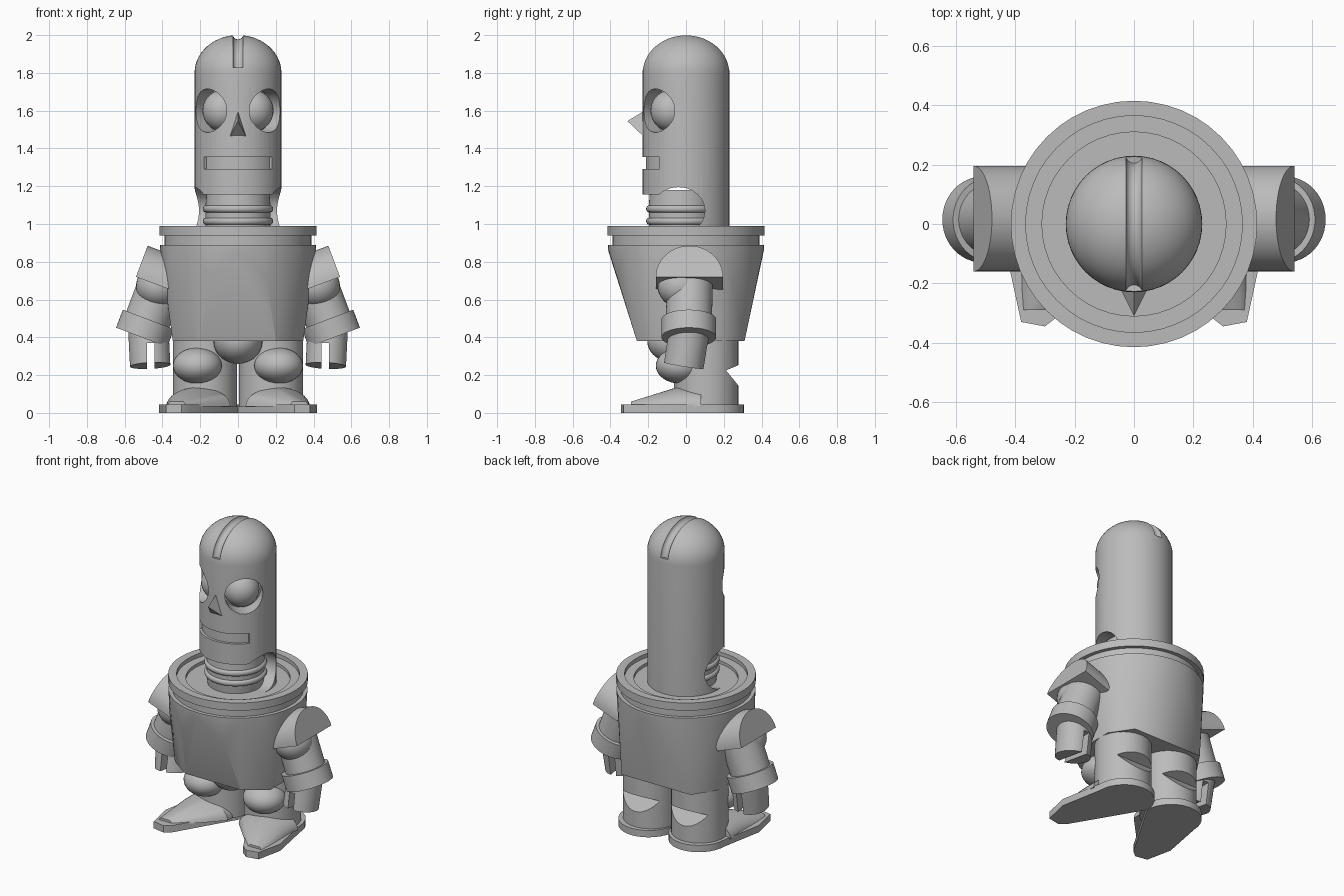
import bpy, bmesh
from math import sin, cos, pi, radians
from mathutils import Vector, Matrix

if "Cube" in bpy.data.objects:
    bpy.data.objects.remove(bpy.data.objects["Cube"])

grey = bpy.data.materials.new("plain grey")
grey.use_nodes = True
tone = (0.5, 0.5, 0.5, 1)
grey.diffuse_color = tone
grey.node_tree.nodes["Principled BSDF"].inputs["Base Color"].default_value = tone


def select(ob):
    bpy.ops.object.select_all(action='DESELECT')
    ob.select_set(True)
    bpy.context.view_layer.objects.active = ob


def finish(name, bm):
    bmesh.ops.recalc_face_normals(bm, faces=bm.faces)
    me = bpy.data.meshes.new(name)
    bm.to_mesh(me)
    bm.free()
    me.materials.append(grey)
    ob = bpy.data.objects.new(name, me)
    bpy.context.collection.objects.link(ob)
    select(ob)
    bpy.ops.object.shade_smooth_by_angle(angle=radians(30))
    return ob


def loft(name, rings):
    """Skin a list of equal rings of points and cap both ends."""
    bm = bmesh.new()
    vs = [[bm.verts.new(p) for p in ring] for ring in rings]
    n = len(vs[0])
    for a, b in zip(vs, vs[1:]):
        for i in range(n):
            j = (i + 1) % n
            bm.faces.new((a[i], a[j], b[j], b[i]))
    bm.faces.new(vs[0])
    bm.faces.new(vs[-1])
    return finish(name, bm)


def hull(name, points):
    bm = bmesh.new()
    for p in points:
        bm.verts.new(p)
    res = bmesh.ops.convex_hull(bm, input=bm.verts)
    loose = [v for v in bm.verts if not v.link_faces]
    bmesh.ops.delete(bm, geom=loose, context='VERTS')
    bmesh.ops.dissolve_limit(bm, angle_limit=0.01, verts=bm.verts, edges=bm.edges)
    return finish(name, bm)


def circle(r, z, x=0, y=0, n=48):
    return [(x + r * cos(2 * pi * i / n), y + r * sin(2 * pi * i / n), z) for i in range(n)]


def lathe(name, profile, x=0, y=0):
    return loft(name, [circle(r, z, x, y) for r, z in profile])


def rod(name, a, b, r):
    a, b = Vector(a), Vector(b)
    q = (b - a).to_track_quat('Z', 'Y')
    ring = [q @ Vector(p) for p in circle(r, 0)]
    return loft(name, [[a + p for p in ring], [b + p for p in ring]])


def ball(name, centre, size, turn=0):
    bm = bmesh.new()
    m = Matrix.Translation(centre) @ Matrix.Rotation(turn, 4, 'Z') @ Matrix.Diagonal((*size, 1))
    bmesh.ops.create_uvsphere(bm, u_segments=32, v_segments=20, radius=1, matrix=m)
    return finish(name, bm)


def box(name, lo, hi):
    return hull(name, [(x, y, z) for x in (lo[0], hi[0]) for y in (lo[1], hi[1]) for z in (lo[2], hi[2])])


def cut(ob, *cutters):
    for c in cutters:
        select(ob)
        mod = ob.modifiers.new("cut", 'BOOLEAN')
        mod.operation, mod.solver, mod.object = 'DIFFERENCE', 'EXACT', c
        bpy.ops.object.modifier_apply(modifier=mod.name)
        bpy.data.objects.remove(c)
    select(ob)
    bpy.ops.object.shade_smooth_by_angle(angle=radians(30))


# Head: domed cylinder with crest groove, mouth slit and open jaw
dome = [(0.23 * cos(t), 1.8 + 0.2 * sin(t)) for t in [pi / 2 * i / 14 for i in range(14)]]
head = lathe("head", [(0.23, 0.94)] + dome + [(0.005, 2.0)])
groove = []
for i in range(33):
    t = 0.15 + (pi - 0.3) * i / 32
    groove.append([(0.028 * cos(a), (0.235 + 0.028 * sin(a)) * cos(t), 1.8 + (0.205 + 0.028 * sin(a)) * sin(t))
                   for a in [2 * pi * k / 16 for k in range(16)]])
mouth = []
for i in range(25):
    a = radians(-52 + 104 * i / 24)
    mouth.append([(r * sin(a), -r * cos(a), z)
                  for r, z in ((0.213, 1.29), (0.27, 1.29), (0.27, 1.355), (0.213, 1.355))])
jaw_side = [[(x, -0.04 + 0.14 * cos(a), 1.07 + 0.125 * sin(a)) for a in [2 * pi * k / 40 for k in range(40)]]
            for x in (-0.4, 0.4)]
cut(head, loft("groove_cutter", groove), loft("mouth_cutter", mouth),
    loft("jaw_side_cutter", jaw_side), box("jaw_cutter", (-0.4, -0.4, 0.9), (0.4, -0.04, 1.155)))

# Eyes set in round sockets
for s, side in ((1, "left"), (-1, "right")):
    d = Vector((s, -1, 0)).normalized()
    up = Vector((0, 0, 1.6))
    cut(head, rod("socket_cutter", d * 0.13 + up, d * 0.4 + up, 0.115))
    ball(side + "_eye", d * 0.12 + up, (0.1, 0.106, 0.108), -s * pi / 4)

hull("nose", [(0, -0.22, 1.6), (0.05, -0.21, 1.45), (-0.05, -0.21, 1.45), (0, -0.31, 1.545)])

# Ribbed neck
rib = [(0.172 + 0.014 * sin(a), -0.018 * cos(a)) for a in [pi * k / 8 for k in range(9)]]
lathe("neck", [(0.165, 0.93)] + [(r, z + h) for h in (1.015, 1.08) for r, z in rib] + [(0.165, 1.18)], y=-0.025)

# Stepped collar and waisted ring under it
lathe("collar", [(0.39, 0.87), (0.39, 0.94), (0.415, 0.94), (0.415, 0.99), (0.365, 0.99),
                 (0.365, 0.965), (0.31, 0.965), (0.31, 0.945), (0.05, 0.945)])

# Torso: round top tapering to a faceted hem
torso = circle(0.413, 0.89) + circle(0.412, 0.86)
for s in (1, -1):
    torso += [(s * x, y, z) for x, y, z in (
        (0.15, -0.365, 0.72), (0.365, -0.19, 0.72), (0.2, -0.26, 0.38), (0.345, -0.16, 0.38),
        (0.345, 0.17, 0.38), (0.25, 0.31, 0.38), (0.13, 0.385, 0.8))]
hull("torso", torso)
ball("pelvis", (0, -0.05, 0.38), (0.13, 0.155, 0.12))

for s, side in ((1, "left_"), (-1, "right_")):
    def p(x, y, z):
        return Vector((s * x, y, z))

    # Arm
    axis, rise = p(0.937, 0, 0.35), p(-0.35, 0, 0.937)
    pad = []
    for depth in (0, 0.19):
        for k in range(25):
            a = pi * k / 24
            pad.append(p(0.54, 0.018, 0.72) - axis * depth + rise * 0.176 * sin(a) + Vector((0, 0.178 * cos(a), 0)))
    hull(side + "shoulder", pad)
    ball(side + "upper_arm", p(0.42, -0.025, 0.67), (0.12, 0.125, 0.115))
    rod(side + "forearm", p(0.4, 0.02, 0.7), p(0.49, 0.015, 0.46), 0.122)
    rod(side + "cuff", p(0.474, 0.015, 0.495), p(0.51, 0.015, 0.4), 0.145)
    hand = rod(side + "hand", p(0.475, 0.02, 0.45), p(0.465, -0.012, 0.25), 0.107)
    cut(hand, box("hand_cutter", p(0.442, -0.4, 0.1), p(0.482, 0.4, 0.37)))

    # Leg with a wedge notch behind the knee
    leg = lathe(side + "leg", [(0.17, 0.03), (0.17, 0.4)], s * 0.175, 0.107)
    cut(leg, hull("notch_cutter", [(s * 0.175 + x, y, z) for x in (-0.3, 0.3)
                                   for y, z in ((0.212, 0.225), (0.33, 0.275), (0.33, 0.08))]))
    ball(side + "knee", p(0.215, -0.03, 0.25), (0.13, 0.13, 0.095))

    # Shoe: flat sole and sloped instep
    heel = [(0.182 + 0.182 * cos(a), 0.122 + 0.185 * sin(a)) for a in [pi * k / 16 for k in range(17)]]
    toe = [(0.255, -0.31), (0.3, -0.345), (0.38, -0.33), (0.417, -0.16)]
    loft(side + "sole", [[p(x, y, z) for x, y in heel + toe] for z in (0, 0.045)])
    arch = [p(0.21 + 0.17 * cos(a), y, 0.035 + 0.1 * sin(a)) for y in (-0.05, 0.08) for a in [pi * k / 16 for k in range(17)]]
    hull(side + "instep", arch + [p(x, -0.29, z) for x, z in ((0.27, 0.035), (0.29, 0.06), (0.36, 0.06), (0.38, 0.035))])
